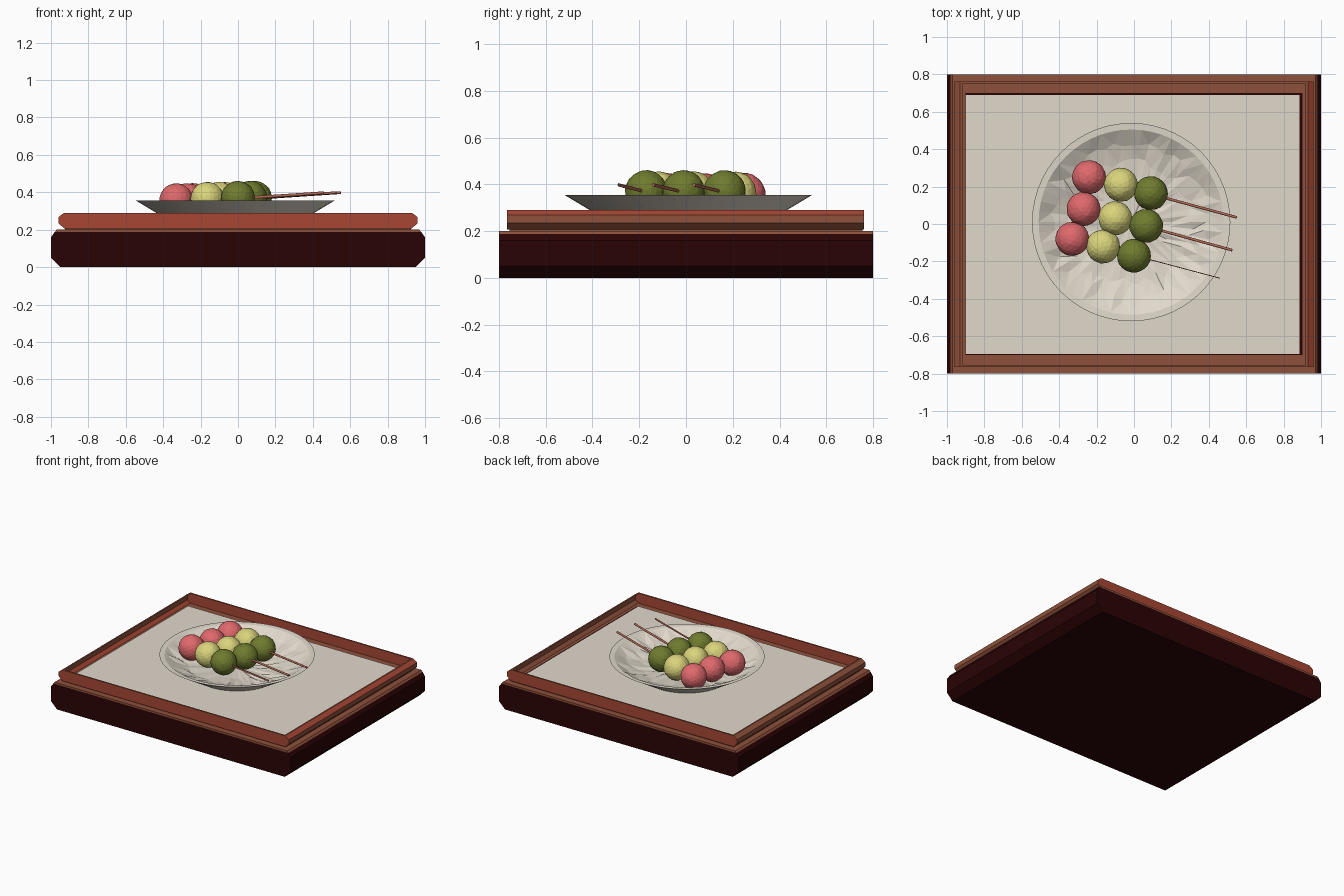
import bpy, bmesh, math, random
from mathutils import Vector

random.seed(4)
cube = bpy.data.objects.get("Cube")
if cube:
    bpy.data.objects.remove(cube, do_unlink=True)


def material(name, r, g, b):
    m = bpy.data.materials.new(name)
    m.use_nodes = True
    m.diffuse_color = (r, g, b, 1)
    bsdf = next(n for n in m.node_tree.nodes if n.type == 'BSDF_PRINCIPLED')
    bsdf.inputs["Base Color"].default_value = (r, g, b, 1)
    return m


DARK = material("dark maroon wood", 0.023, 0.001, 0.0015)
BROWN = material("brown wood", 0.27, 0.082, 0.043)
RED = material("red brown wood", 0.39, 0.062, 0.034)
BEIGE = material("beige mat", 0.75, 0.69, 0.60)
CREAM = material("cream plate", 0.75, 0.69, 0.60)
PINK = material("pink dough", 0.74, 0.14, 0.15)
YELLOW = material("yellow dough", 0.70, 0.66, 0.20)
GREEN = material("green dough", 0.16, 0.20, 0.028)
STICK = material("skewer wood", 0.46, 0.14, 0.09)


def finish(name, bm, *mats):
    bmesh.ops.recalc_face_normals(bm, faces=bm.faces)
    me = bpy.data.meshes.new(name)
    bm.to_mesh(me)
    bm.free()
    for m in mats:
        me.materials.append(m)
    ob = bpy.data.objects.new(name, me)
    bpy.context.collection.objects.link(ob)
    return ob


def prism(name, profile, y0, y1, *mats):
    """Extrude an x-z profile along y."""
    bm = bmesh.new()
    face = bm.faces.new([bm.verts.new((x, y0, z)) for x, z in profile])
    ext = bmesh.ops.extrude_face_region(bm, geom=[face])
    moved = [v for v in ext["geom"] if isinstance(v, bmesh.types.BMVert)]
    bmesh.ops.translate(bm, verts=moved, vec=(0, y1 - y0, 0))
    return finish(name, bm, *mats)


def mirrored(half):
    return half + [(-x, z) for x, z in reversed(half)]


def block(name, x0, x1, y0, y1, z0, z1, mat):
    return prism(name, [(x0, z0), (x1, z0), (x1, z1), (x0, z1)], y0, y1, mat)


# Base with bevelled ends and a thin brown top
prism("base", mirrored([(0.95, 0), (1, 0.05), (1, 0.16), (0.98, 0.187)]), -0.8, 0.8, DARK)
prism("base_top", mirrored([(0.98, 0.187), (0.97, 0.2)]), -0.8, 0.8, BROWN)

# Tray floor: brown border, dark gap and mat
block("tray_border", -0.925, 0.925, -0.754, 0.754, 0.195, 0.215, BROWN)
block("mat_gap", -0.9, 0.9, -0.7, 0.7, 0.205, 0.218, DARK)
block("mat", -0.9, 0.885, -0.695, 0.69, 0.21, 0.225, BEIGE)

# Thin raised walls: bevelled boards front and back, folded boards at the sides
WALL = 0.012
edge = [(0.93, 0.207), (0.96, 0.235), (0.96, 0.268), (0.93, 0.29)]
walls = [prism("front_wall", mirrored(edge), -0.765, -0.765 + WALL, BROWN, RED),
         prism("back_wall", mirrored(edge), 0.762 - WALL, 0.762, BROWN, RED)]
folded = edge + [(x - WALL, z) for x, z in reversed(edge)]
for side, s in (("left", 1), ("right", -1)):
    walls.append(prism(side + "_wall", [(s * x, z) for x, z in folded],
                       -0.765 + WALL, 0.762 - WALL, BROWN, RED))
for wall in walls:
    for p in wall.data.polygons:
        n = p.normal
        if abs(n.y) > 0.5 or (n.x > 0.3 and n.z > 0.3):
            p.material_index = 1


# Plate: lathed shell with an uneven, creased inside
def plate():
    sides = 56
    profile = [(0.313, 0.225), (0.45, 0.307), (0.53, 0.355), (0.495, 0.353),
               (0.41, 0.308), (0.32, 0.28), (0.2, 0.268)]
    bm = bmesh.new()
    rings = []
    for i, (r, z) in enumerate(profile):
        ring = []
        for k in range(sides):
            a = math.tau * k / sides
            rr, zz = r, z
            if i > 3:
                rr += random.uniform(-0.022, 0.022)
                zz += random.uniform(-0.005, 0.005)
            ring.append(bm.verts.new((rr * math.cos(a), rr * math.sin(a), zz)))
        rings.append(ring)
    for a, b in zip(rings, rings[1:]):
        for k in range(sides):
            n = (k + 1) % sides
            bm.faces.new((a[k], a[n], b[n], b[k]))
    bm.faces.new(rings[0])
    centre = bm.verts.new((0, 0, 0.267))
    for k in range(sides):
        bm.faces.new((rings[-1][k], rings[-1][(k + 1) % sides], centre))
    bmesh.ops.triangulate(bm, faces=[f for f in bm.faces if len(f.verts) == 4])
    ob = finish("plate", bm, CREAM)
    ob.location = (-0.015, 0.01, 0)


plate()


# Dumplings: slightly lumpy faceted balls
def dumpling(name, x, y, z, mat):
    bm = bmesh.new()
    bmesh.ops.create_icosphere(bm, subdivisions=3, radius=0.091)
    for v in bm.verts:
        v.co *= random.uniform(0.98, 1.01)
    ob = finish(name, bm, mat)
    ob.location = (x, y, z)
    ob.rotation_euler = [random.uniform(0, 3) for _ in range(3)]


def skewer(name, start, end, width):
    start, end = Vector(start), Vector(end)
    d = end - start
    bm = bmesh.new()
    bmesh.ops.create_cone(bm, cap_ends=True, segments=16, radius1=0.007,
                          radius2=0.007, depth=d.length)
    for f in bm.faces:
        f.smooth = len(f.verts) == 4
    ob = finish(name, bm, STICK)
    ob.location = (start + end) / 2
    ob.rotation_euler = d.to_track_quat('Z', 'Y').to_euler()
    ob.scale.x = width


# Each row: pink, yellow and green positions, skewer tip and skewer width
rows = [("back", (-0.24, 0.25), (-0.07, 0.21), (0.09, 0.165), (0.55, 0.035), 1),
        ("middle", (-0.27, 0.08), (-0.10, 0.03), (0.065, -0.01), (0.525, -0.14), 1),
        ("front", (-0.33, -0.08), (-0.165, -0.12), (0.0, -0.17), (0.46, -0.29), 0.3)]
for row, pink, yellow, green, tip, width in rows:
    dumpling(row + "_pink_dumpling", *pink, 0.358, PINK)
    dumpling(row + "_yellow_dumpling", *yellow, 0.365, YELLOW)
    dumpling(row + "_green_dumpling", *green, 0.37, GREEN)
    skewer(row + "_skewer", (*pink, 0.345), (*tip, 0.398), width)
